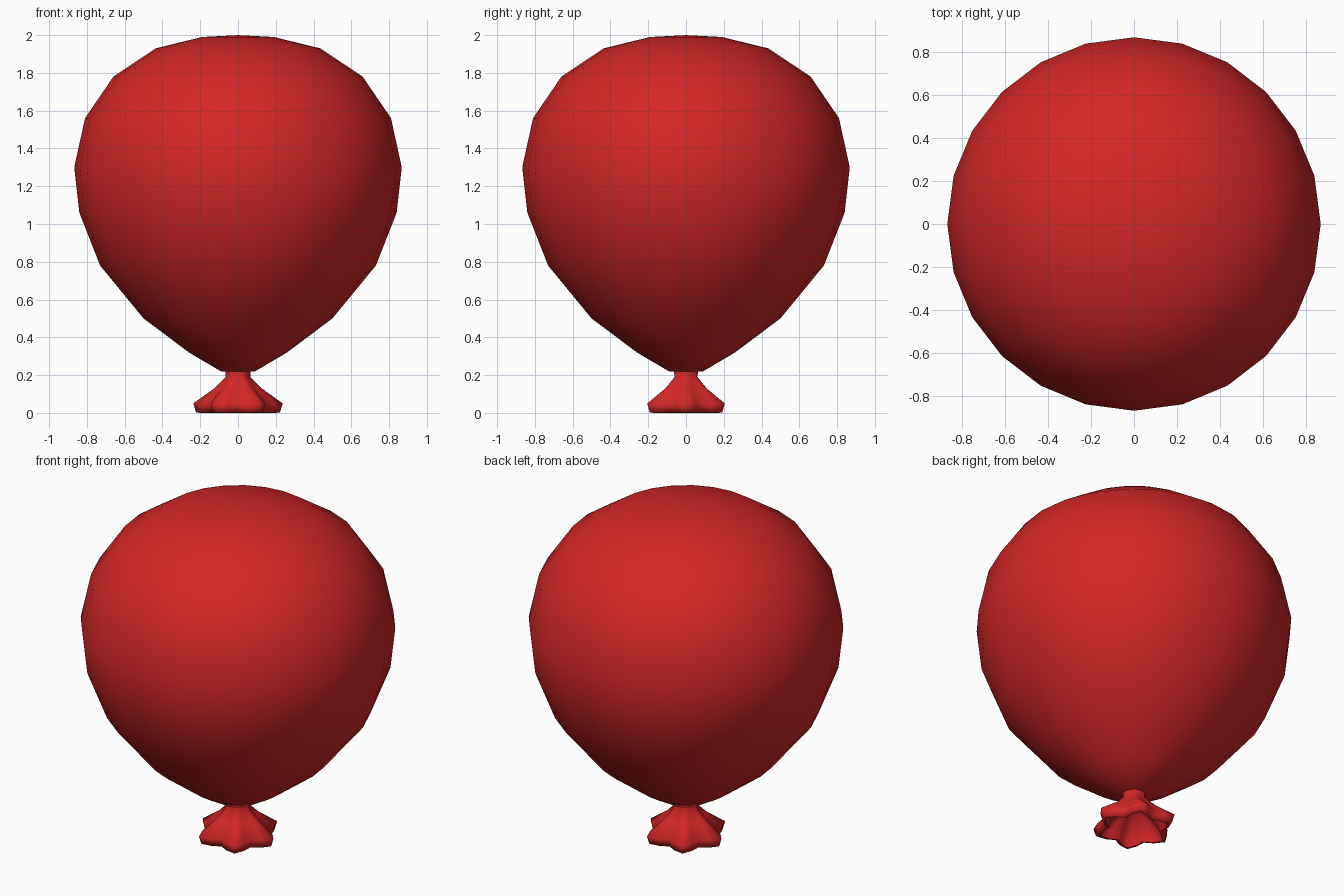
import bpy, bmesh
from math import sin, cos, pi, radians

cube = bpy.data.objects.get("Cube")
if cube:
    bpy.data.objects.remove(cube, do_unlink=True)

SEGMENTS = 24
LOBES = 6

red = bpy.data.materials.new("balloon_red")
red.use_nodes = True
colour = (0.65, 0.02, 0.02, 1)
red.diffuse_color = colour
red.node_tree.nodes["Principled BSDF"].inputs["Base Color"].default_value = colour


def lathe(name, profile, sharp_angle):
    """Revolve (radius, z, ruffle) points; ruffle narrows the valleys between lobes."""
    bm = bmesh.new()
    rings = []
    for radius, z, ruffle in profile:
        if radius == 0:
            rings.append([bm.verts.new((0, 0, z))] * SEGMENTS)
            continue
        ring = []
        for i in range(SEGMENTS):
            a = 2 * pi * i / SEGMENTS
            r = radius - ruffle * (1 - cos(LOBES * a)) / 2
            ring.append(bm.verts.new((r * cos(a), r * sin(a), z)))
        rings.append(ring)
    for low, high in zip(rings, rings[1:]):
        for i in range(SEGMENTS):
            j = (i + 1) % SEGMENTS
            corners = dict.fromkeys((low[i], low[j], high[j], high[i]))
            bm.faces.new(list(corners))
    bmesh.ops.recalc_face_normals(bm, faces=bm.faces)
    mesh = bpy.data.meshes.new(name)
    bm.to_mesh(mesh)
    bm.free()
    obj = bpy.data.objects.new(name, mesh)
    bpy.context.collection.objects.link(obj)
    mesh.materials.append(red)
    bpy.ops.object.select_all(action="DESELECT")
    obj.select_set(True)
    bpy.context.view_layer.objects.active = obj
    bpy.ops.object.shade_smooth_by_angle(angle=radians(sharp_angle))
    return obj


# Inflated body, from the knot up to the crown
body = [(0, 0.22), (0.09, 0.22), (0.26, 0.32), (0.5, 0.5), (0.73, 0.78),
        (0.84, 1.06), (0.867, 1.3), (0.81, 1.56), (0.66, 1.78),
        (0.435, 1.93), (0.19, 1.99), (0, 2.0)]
lathe("balloon_body", [(r, z, 0) for r, z in body], 50)

# Ruffled neck: outer skirt, rolled rim, then the hollow inside
neck = [(0.065, 0.23, 0), (0.065, 0.19, 0.005), (0.125, 0.13, 0.025),
        (0.237, 0.05, 0.07), (0.222, 0.003, 0.065), (0.2, 0, 0.06),
        (0.18, 0.04, 0.05), (0.09, 0.12, 0.02), (0, 0.16, 0)]
lathe("balloon_neck", neck, 75)
